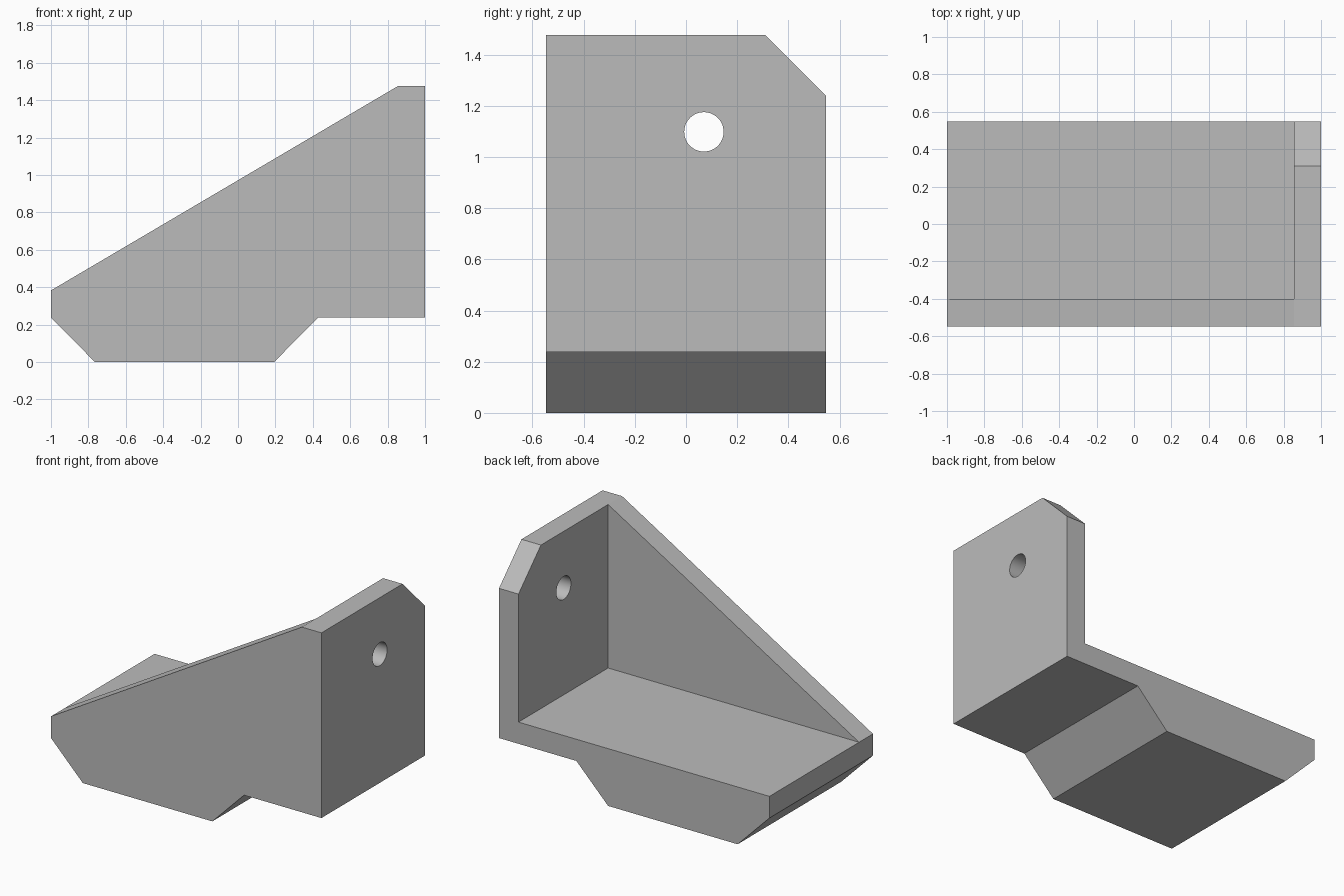
import bpy, bmesh
from math import radians
from mathutils import Vector

cube = bpy.data.objects.get("Cube")
if cube:
    bpy.data.objects.remove(cube, do_unlink=True)

HALF_DEPTH = 0.547
FLOOR_TOP = 0.383
PLATE_X = 0.856
WALL_Y = -0.4
TOP = 1.476

grey = bpy.data.materials.new("plain grey")
grey.use_nodes = True
colour = (0.5, 0.5, 0.5, 1)
grey.diffuse_color = colour
grey.node_tree.nodes["Principled BSDF"].inputs["Base Color"].default_value = colour


def prism(name, points, direction):
    """Extrude a closed outline along a direction into a solid."""
    bm = bmesh.new()
    face = bm.faces.new([bm.verts.new(p) for p in points])
    result = bmesh.ops.extrude_face_region(bm, geom=[face])
    moved = [v for v in result["geom"] if isinstance(v, bmesh.types.BMVert)]
    bmesh.ops.translate(bm, verts=moved, vec=Vector(direction))
    bmesh.ops.recalc_face_normals(bm, faces=bm.faces)
    mesh = bpy.data.meshes.new(name)
    bm.to_mesh(mesh)
    bm.free()
    mesh.materials.append(grey)
    obj = bpy.data.objects.new(name, mesh)
    bpy.context.collection.objects.link(obj)
    return obj


def cut(target, cutter):
    """Subtract the cutter from the target and discard it."""
    cutter.hide_render = True
    mod = target.modifiers.new("cut", "BOOLEAN")
    mod.operation = "DIFFERENCE"
    mod.solver = "EXACT"
    mod.object = cutter
    bpy.context.view_layer.objects.active = target
    bpy.ops.object.modifier_apply(modifier=mod.name)
    bpy.data.objects.remove(cutter, do_unlink=True)


# Bracket body: side outline with sloped gusset and stepped foot
outline = [(-1, 0.238), (-0.765, 0), (0.193, 0), (0.428, 0.238),
           (1, 0.238), (1, TOP), (PLATE_X, TOP), (-1, FLOOR_TOP)]
bracket = prism("corner_bracket", [(x, -HALF_DEPTH, z) for x, z in outline],
                (0, 2 * HALF_DEPTH, 0))

# Open pocket leaving the floor, side wall and end plate
pocket = [(-2, FLOOR_TOP), (PLATE_X, FLOOR_TOP), (PLATE_X, 2), (-2, 2)]
cut(bracket, prism("pocket_cutter", [(x, WALL_Y, z) for x, z in pocket], (0, 2, 0)))

# Chamfered upper corner of the end plate
corner = [(0.21, 1.576), (0.647, 1.139), (0.9, 1.6)]
cut(bracket, prism("chamfer_cutter", [(0.5, y, z) for y, z in corner], (1, 0, 0)))

# Round bolt hole through the end plate
bpy.ops.mesh.primitive_cylinder_add(vertices=48, radius=0.077, depth=0.6,
                                    location=(0.93, 0.07, 1.098),
                                    rotation=(0, radians(90), 0))
hole = bpy.context.object
hole.data.materials.append(grey)
cut(bracket, hole)

# Smooth the hole while keeping the edges crisp
bpy.ops.object.select_all(action="DESELECT")
bracket.select_set(True)
bpy.context.view_layer.objects.active = bracket
bpy.ops.object.shade_smooth_by_angle(angle=radians(25))
